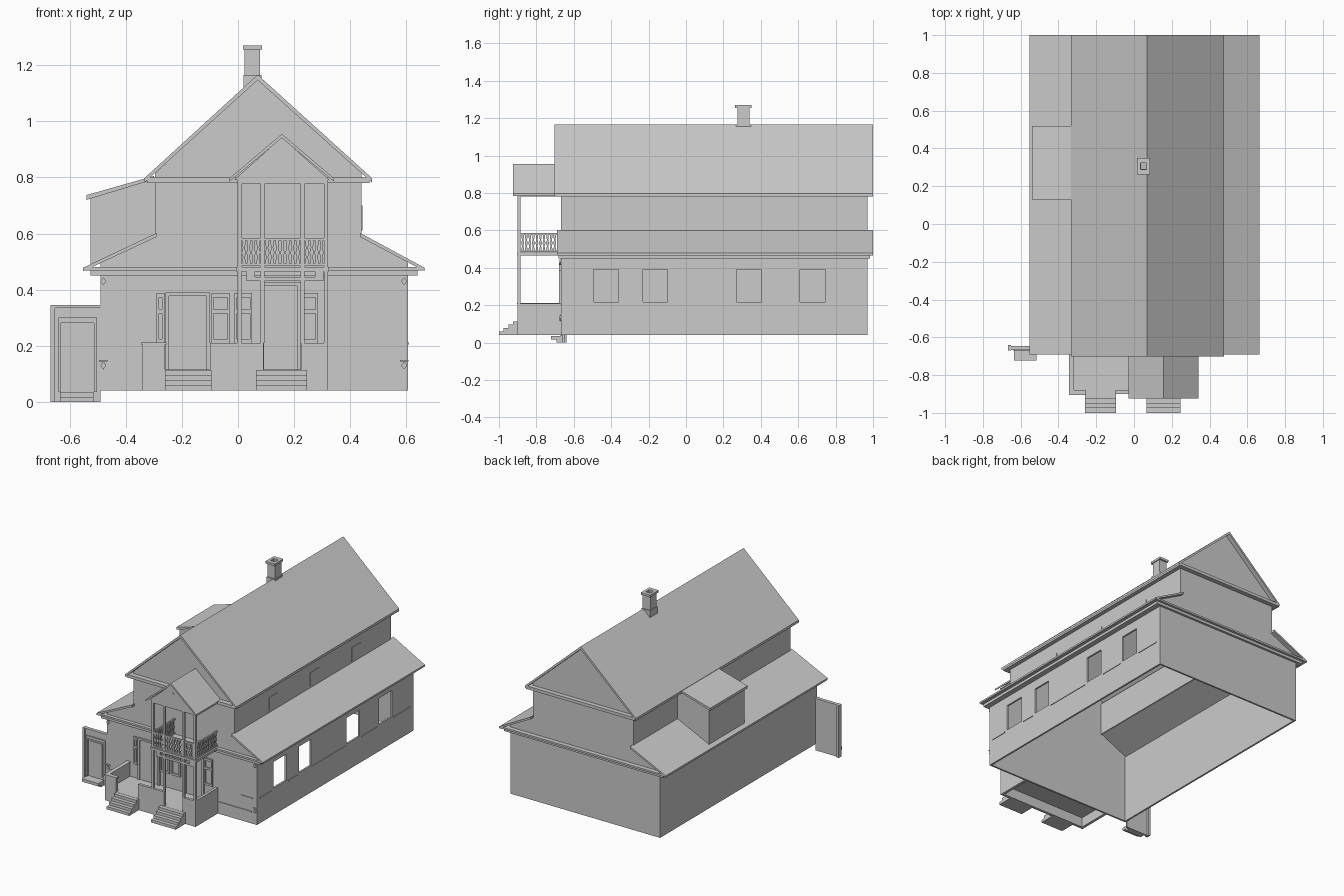
import bpy, bmesh, math

if "Cube" in bpy.data.objects:
    bpy.data.objects.remove(bpy.data.objects["Cube"])


class Part:
    """Collects boxes and prisms into one named flat-shaded object."""
    def __init__(self, name):
        self.name, self.bm = name, bmesh.new()

    def prism(self, pts, a, b, axis='y'):
        # profile given as (horizontal, z), extruded along y or x from a to b
        def co(h, z, d):
            return (h, d, z) if axis == 'y' else (d, h, z)
        lo = [self.bm.verts.new(co(h, z, a)) for h, z in pts]
        hi = [self.bm.verts.new(co(h, z, b)) for h, z in pts]
        n = len(pts)
        self.bm.faces.new(lo)
        self.bm.faces.new(hi[::-1])
        for i in range(n):
            j = (i + 1) % n
            self.bm.faces.new((lo[j], lo[i], hi[i], hi[j]))
        return self

    def box(self, x0, x1, y0, y1, z0, z1):
        return self.prism([(x0, z0), (x1, z0), (x1, z1), (x0, z1)], y0, y1)

    def ring(self, x0, x1, y0, y1, z0, z1, tx, ty):
        # rectangular tube, open at top and bottom
        self.box(x0, x0 + tx, y0, y1, z0, z1).box(x1 - tx, x1, y0, y1, z0, z1)
        self.box(x0 + tx, x1 - tx, y0, y0 + ty, z0, z1)
        return self.box(x0 + tx, x1 - tx, y1 - ty, y1, z0, z1)

    def done(self):
        bmesh.ops.recalc_face_normals(self.bm, faces=self.bm.faces)
        me = bpy.data.meshes.new(self.name)
        self.bm.to_mesh(me)
        self.bm.free()
        ob = bpy.data.objects.new(self.name, me)
        bpy.context.collection.objects.link(ob)
        return ob


def gable(name, xl, xm, xr, ze, zr, t, y0, y1):
    return Part(name).prism([(xl, ze), (xm, zr), (xr, ze), (xr, ze - t),
                             (xm, zr - t * 1.2), (xl, ze - t)], y0, y1).done()


T = 0.012
FRONT, BACK = -0.667, 0.97

# end walls, full stepped gable silhouette
profile = [(-.49, .04), (.605, .04), (.605, .50), (.44, .588), (.44, .815),
           (.07, 1.155), (-.295, .815), (-.295, .588), (-.49, .497)]
Part("front_wall").prism(profile, FRONT, FRONT + T).done()
Part("back_wall").prism(profile, BACK - T, BACK).done()

# side walls; the right one is built around open windows
Part("left_wall").box(-.49, -.49 + T, FRONT + T, BACK - T, .04, .495).done()
windows = [(-.495, -.36), (-.23, -.10), (.27, .405), (.61, .745)]
wall = Part("right_wall")
band = Part("sill_band")
wall.box(.605 - T, .605, FRONT + T, BACK - T, .04, .217)
wall.box(.605 - T, .605, FRONT + T, BACK - T, .39, .497)
y = FRONT + T
for a, b in windows + [(BACK - T, None)]:
    wall.box(.605 - T, .605, y, a, .217, .39)
    band.box(.605, .609, y + .02, a - .02, .205, .211)
    y = b
wall.done()
band.done()
upper = Part("upper_side_walls")
upper.box(-.295, -.295 + T, FRONT + T, BACK - T, .585, .80)
upper.box(.44 - T, .44, FRONT + T, BACK - T, .585, .80).done()
panes = Part("upper_window_panels")
for c in (-.26, .17, .60):
    panes.box(.44, .443, c - .045, c + .045, .61, .70)
panes.done()

# lower skirt roofs and cornice
Part("lower_roof_left").prism([(-.552, .478), (-.29, .602), (-.29, .588), (-.552, .466)], -.69, 1.0).done()
Part("lower_roof_right").prism([(.665, .478), (.435, .602), (.435, .588), (.665, .466)], -.69, 1.0).done()
Part("lower_cornice").ring(-.545, .658, -.69, 1.0, .468, .48, .055, .03).ring(
    -.525, .64, -.682, .985, .45, .468, .035, .015).done()

# main roof and cornice
gable("main_roof", -.333, .07, .477, .798, 1.166, .016, -.702, 1.0)
Part("upper_cornice").ring(-.325, .468, -.70, 1.0, .78, .80, .03, .032).done()

# dormer on the left slope
Part("dormer").prism([(-.525, .485), (-.29, .595), (-.29, .80), (-.525, .73)], .14, .51).done()
Part("dormer_roof").prism([(-.54, .737), (-.30, .805), (-.30, .793), (-.54, .72)], .13, .52).done()

# chimney
Part("chimney").ring(.023, .079, .275, .34, 1.13, 1.255, .014, .016).ring(
    .017, .085, .262, .35, 1.255, 1.27, .018, .026).ring(
    .02, .083, .268, .348, 1.10, 1.165, .016, .016).done()

# porch: floor, low walls, steps
PY = -.90
Part("porch_floor").box(-.335, .315, PY + .005, FRONT, .105, .115).done()
low = Part("porch_low_walls")
low.box(-.34, -.322, PY, FRONT, .04, .21)
low.box(.302, .32, PY, FRONT, .04, .21)
for a, b, z in [(-.322, -.26, .21), (-.26, -.10, .115), (-.10, .09, .21), (.09, .225, .115), (.225, .302, .21)]:
    low.box(a, b, PY, PY + .018, .04, z)
low.box(-.345, -.318, PY - .004, FRONT, .205, .212)
low.box(-.318, -.255, PY - .004, PY + .022, .205, .212)
low.done()
for side, a, b in (("left", -.26, -.095), ("right", .065, .245)):
    st = Part("porch_steps_" + side)
    for i in range(4):
        st.box(a, b, -1.0 + .025 * i, PY, .04 + .0185 * i, .0585 + .0185 * i)
    st.done()

# porch and balcony posts, lintels, brackets
posts = Part("porch_posts")
for a, b in ((-.002, .012), (.081, .095), (.222, .237), (.306, .32)):
    posts.box(a, b, PY, PY + .015, .21, .468)
    posts.box(a, b, PY, PY + .015, .48, .79)
posts.box(.04, .275, PY, PY + .014, .43, .445)
for a in (.03, .275):
    posts.box(a, a + .03, PY, PY + .014, .43, .468)
posts.box(.012, .306, PY, PY + .015, .776, .79)
for a in (-.002, .306):
    posts.box(a, a + .014, PY, FRONT, .78, .79)
posts.done()
Part("balcony_floor").box(-.008, .325, PY - .004, FRONT, .465, .481).done()

# balcony railing with sawn balusters
rail = Part("balcony_railing")
half = [(.006, .49), (.006, .505), (.003, .515), (.008, .532), (.003, .55), (.006, .56), (.006, .576)]


def baluster(c, d, axis):
    pts = [(c + w, z) for w, z in half] + [(c - w, z) for w, z in half[::-1]]
    rail.prism(pts, d, d + .006, axis)


for a, b, n in ((.012, .081, 4), (.095, .222, 7), (.237, .306, 4)):
    for i in range(n):
        baluster(a + (b - a) * (i + .5) / n, PY + .005, 'y')
for d in (.002, .31):
    for i in range(11):
        baluster(PY + .027 + i * .019, d, 'x')
    for z in (.484, .576):
        rail.box(d - .002, d + .008, PY + .015, FRONT, z, z + .009)
for z in (.484, .576):
    rail.box(.0, .318, PY + .002, PY + .014, z, z + .009)
rail.done()

# balcony roof
gable("balcony_roof", -.03, .156, .342, .797, .955, .012, -.925, -.66)
Part("balcony_gable").prism([(-.015, .79), (.327, .79), (.156, .943)], PY, PY + .012).done()
Part("gable_ornament").prism([(.156, .866), (.163, .875), (.156, .884), (.149, .875)], PY - .005, PY).done()

# doors and side windows behind the porch
for side, a, b, top in (("left", -.258, -.10, .39), ("right", .08, .222, .425)):
    d = Part("door_" + side)
    d.box(a + .012, b - .012, FRONT - .004, FRONT, .115, top - .012)
    d.box(a, a + .012, FRONT - .012, FRONT, .115, top).box(b - .012, b, FRONT - .012, FRONT, .115, top)
    d.box(a + .012, b - .012, FRONT - .012, FRONT, top - .012, top).done()
sidelights = Part("side_windows")
for a, b in ((-.29, -.262), (-.095, -.03), (-.012, .05), (.228, .285)):
    sidelights.box(a, b, FRONT - .004, FRONT, .21, .388)
    for x in (a, b - .008):
        sidelights.box(x, x + .008, FRONT - .012, FRONT - .004, .21, .388)
    for z in (.21, .315, .372):
        sidelights.box(a + .008, b - .008, FRONT - .012, FRONT - .004, z, z + .014)
sidelights.done()

# front mouldings and corner ornaments
trim = Part("front_mouldings")
for a, b in ((-.47, -.34), (.32, .565)):
    trim.box(a, b, FRONT - .005, FRONT, .113, .121)
trim.box(.49, .575, FRONT - .004, FRONT, .204, .21)
for x in (-.48, .592):
    for z in (.13, .43):
        trim.prism([(x + .011 * math.cos(k * math.pi / 2), z + .014 * math.sin(k * math.pi / 2))
                    for k in range(4)], FRONT - .008, FRONT)
    trim.box(x - .015, x + .015, FRONT - .006, FRONT, .144, .15)
trim.done()

# side gate with frame and step
gate = Part("side_gate")
gate.box(-.668, -.49, -.662, -.65, .0, .345)
gate.box(-.668, -.652, -.67, -.64, .0, .345)
for a, b, z0, z1 in ((-.64, -.63, .035, .30), (-.513, -.503, .035, .30), (-.63, -.513, .282, .30)):
    gate.box(a, b, -.67, -.662, z0, z1)
gate.box(-.652, -.49, -.668, -.645, .335, .345)
gate.box(-.615, -.528, -.666, -.662, .05, .27).done()
Part("gate_step").box(-.635, -.515, -.722, -.662, .016, .035).box(-.635, -.515, -.693, -.662, .0, .016).done()
